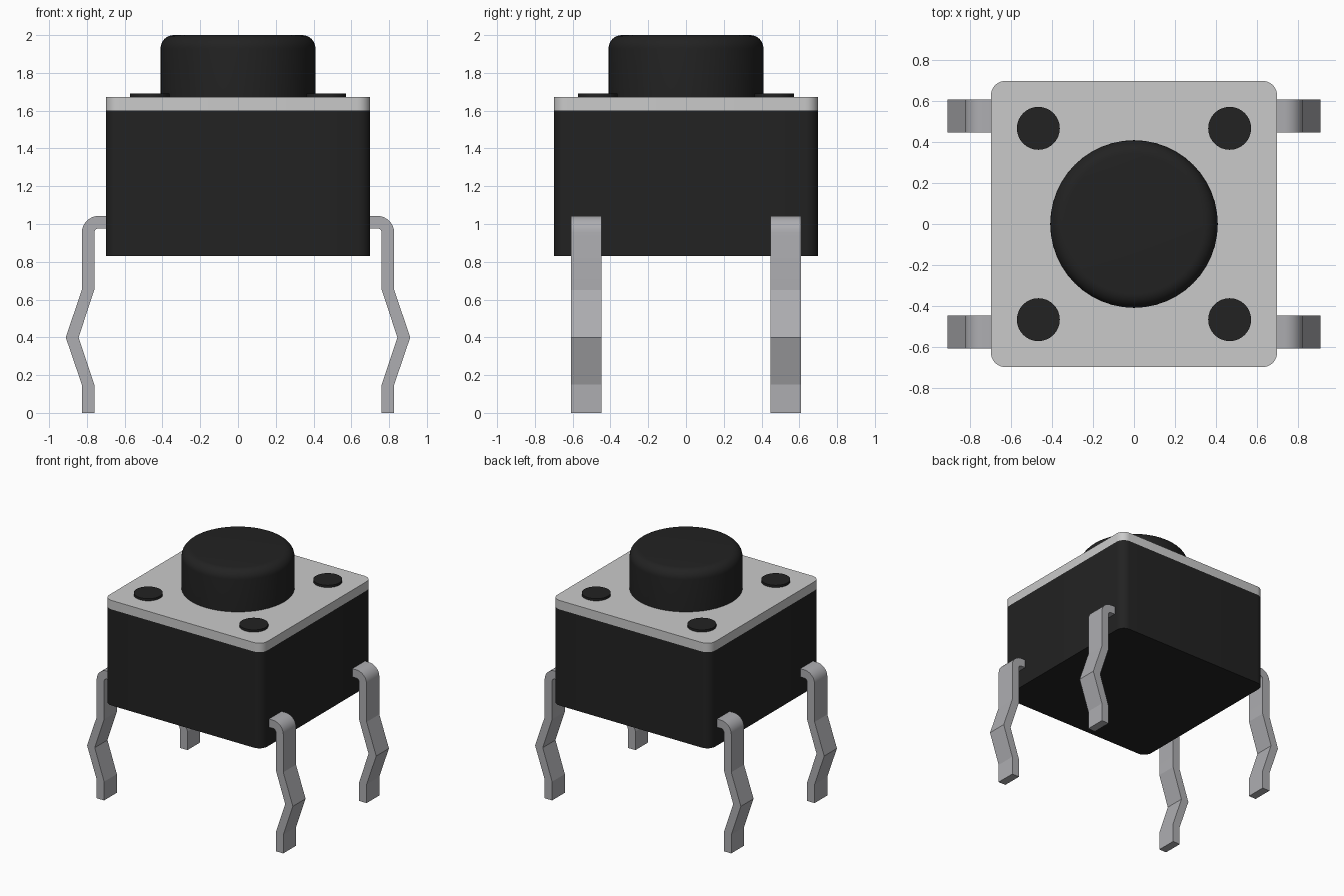
import bpy, bmesh, math

if "Cube" in bpy.data.objects:
    bpy.data.objects.remove(bpy.data.objects["Cube"])


def material(name, r, g, b):
    m = bpy.data.materials.new(name)
    m.diffuse_color = (r, g, b, 1)
    m.use_nodes = True
    m.node_tree.nodes["Principled BSDF"].inputs["Base Color"].default_value = m.diffuse_color
    return m


BLACK = material("black plastic", 0.016, 0.016, 0.016)
PLATE = material("light grey plate", 0.59, 0.59, 0.59)
METAL = material("leg metal", 0.42, 0.42, 0.44)


def finish(name, bm, mat, angle=30):
    bmesh.ops.recalc_face_normals(bm, faces=bm.faces)
    mesh = bpy.data.meshes.new(name)
    bm.to_mesh(mesh)
    bm.free()
    mesh.materials.append(mat)
    ob = bpy.data.objects.new(name, mesh)
    bpy.context.collection.objects.link(ob)
    bpy.ops.object.select_all(action='DESELECT')
    ob.select_set(True)
    bpy.context.view_layer.objects.active = ob
    bpy.ops.object.shade_smooth_by_angle(angle=math.radians(angle))
    return ob


def prism(name, pts, offset, mat, angle=30):
    """Extrude a closed 3D outline along an offset vector."""
    bm = bmesh.new()
    face = bm.faces.new([bm.verts.new(p) for p in pts])
    new = bmesh.ops.extrude_face_region(bm, geom=[face], use_keep_orig=True)["geom"]
    bmesh.ops.translate(bm, vec=offset,
                        verts=[v for v in new if isinstance(v, bmesh.types.BMVert)])
    return finish(name, bm, mat, angle)


def arc(cx, cy, r, start, end, n):
    angles = [math.radians(start + (end - start) * i / n) for i in range(n + 1)]
    return [(cx + r * math.cos(a), cy + r * math.sin(a)) for a in angles]


def rounded_slab(name, half, radius, z0, z1, mat):
    c = half - radius
    pts = []
    for k, (sx, sy) in enumerate([(1, 1), (-1, 1), (-1, -1), (1, -1)]):
        pts += arc(sx * c, sy * c, radius, 90 * k, 90 * k + 90, 6)
    return prism(name, [(x, y, z0) for x, y in pts], (0, 0, z1 - z0), mat)


def lathe(name, profile, centre, mat, sides=48):
    """Spin an (r, z) profile about a vertical axis; first and last r are 0."""
    bm = bmesh.new()
    verts = [bm.verts.new((r, 0, z)) for r, z in profile]
    edges = [bm.edges.new(p) for p in zip(verts, verts[1:])]
    bmesh.ops.spin(bm, geom=verts + edges, cent=(0, 0, 0), axis=(0, 0, 1),
                   angle=2 * math.pi, steps=sides)
    bmesh.ops.remove_doubles(bm, verts=bm.verts, dist=1e-5)
    bmesh.ops.translate(bm, vec=(*centre, 0), verts=bm.verts)
    return finish(name, bm, mat)


# Housing and cover plate
rounded_slab("housing", 0.70, 0.07, 0.83, 1.60, BLACK)
rounded_slab("cover_plate", 0.70, 0.07, 1.60, 1.672, PLATE)

# Push button with rounded rim
lathe("push_button", [(0, 1.65), (0.41, 1.65)] + arc(0.34, 1.93, 0.07, 0, 90, 8) + [(0, 2.0)],
      (0, 0), BLACK)

# Four rivets and four kinked legs, one per corner
outer = arc(0.737, 0.953, 0.09, 90, 0, 8) + [(0.827, 0.65), (0.912, 0.40), (0.827, 0.15), (0.827, 0)]
inner = [(0.761, 0), (0.761, 0.15), (0.844, 0.40), (0.761, 0.65)] + arc(0.737, 0.953, 0.024, 0, 90, 8)
outline = [(0.67, 1.043)] + outer + inner + [(0.67, 0.977)]
for sx, side in ((-1, "left"), (1, "right")):
    for sy, end in ((-1, "front"), (1, "back")):
        lathe(f"rivet_{end}_{side}", [(0, 1.66), (0.105, 1.66), (0.105, 1.69), (0, 1.69)],
              (sx * 0.468, sy * 0.468), BLACK, 32)
        prism(f"leg_{end}_{side}", [(sx * x, sy * 0.447, z) for x, z in outline],
              (0, sy * 0.161, 0), METAL, 14)
